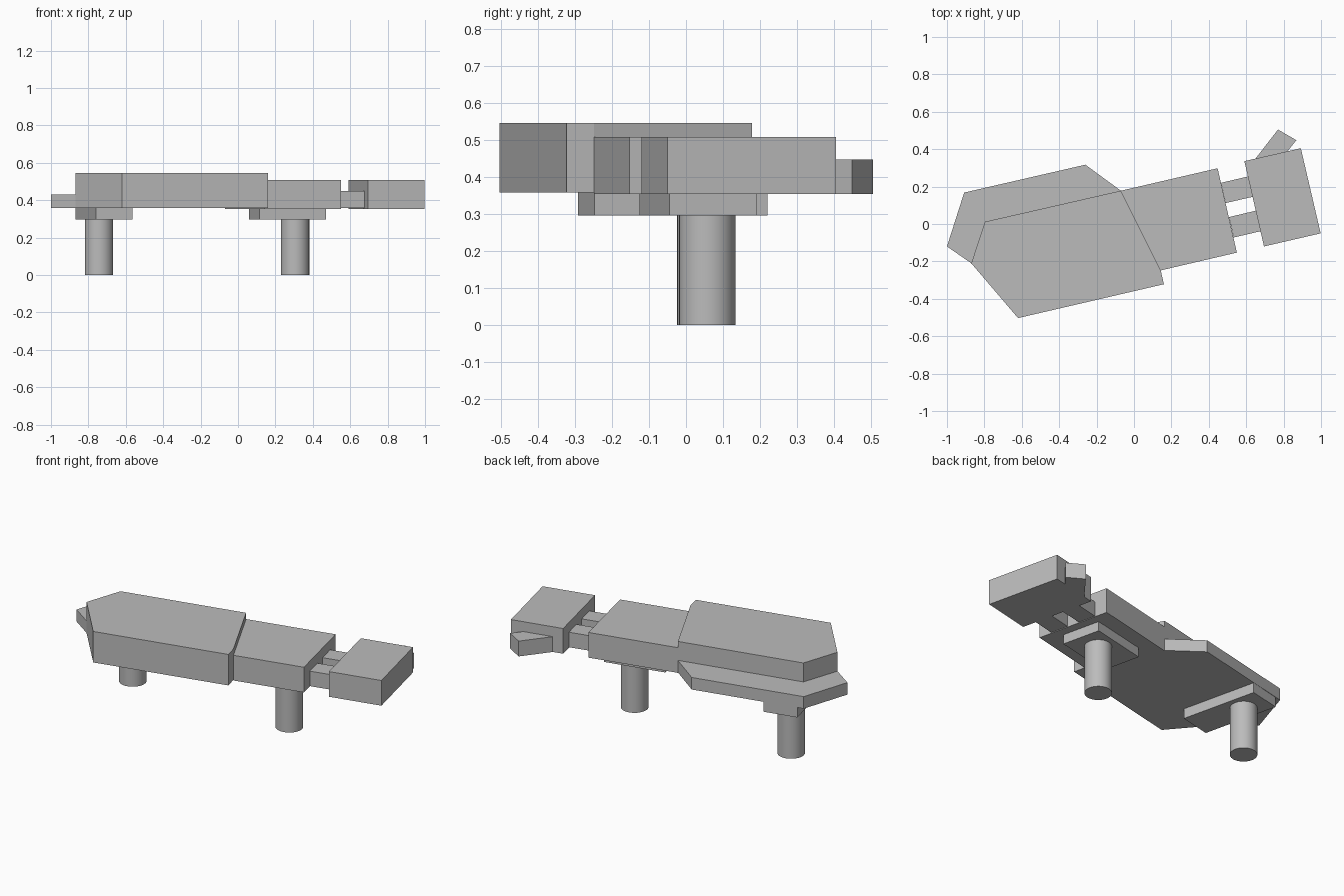
import bpy
import bmesh
import math

cube = bpy.data.objects.get("Cube")
if cube:
    bpy.data.objects.remove(cube, do_unlink=True)

grey = bpy.data.materials.new("plain_grey")
grey.use_nodes = True
color = (0.5, 0.5, 0.5, 1)
grey.diffuse_color = color
grey.node_tree.nodes["Principled BSDF"].inputs["Base Color"].default_value = color


def prism(name, outline, bottom, top):
    """Extrude a plan outline upwards into a closed flat slab."""
    bm = bmesh.new()
    face = bm.faces.new([bm.verts.new((x, y, bottom)) for x, y in outline])
    grown = bmesh.ops.extrude_face_region(bm, geom=[face])
    verts = [g for g in grown["geom"] if isinstance(g, bmesh.types.BMVert)]
    bmesh.ops.translate(bm, verts=verts, vec=(0, 0, top - bottom))
    bmesh.ops.recalc_face_normals(bm, faces=bm.faces)
    mesh = bpy.data.meshes.new(name)
    bm.to_mesh(mesh)
    bm.free()
    mesh.materials.append(grey)
    obj = bpy.data.objects.new(name, mesh)
    bpy.context.collection.objects.link(obj)


def leg(name, x, y, radius=0.076, height=0.297):
    bpy.ops.mesh.primitive_cylinder_add(
        vertices=32, radius=radius, depth=height, location=(x, y, height / 2))
    obj = bpy.context.object
    obj.name = name
    obj.data.materials.append(grey)
    bpy.ops.object.shade_smooth_by_angle(angle=math.radians(30))


base = 0.357

# Tall main block and the low ledge behind it
prism("main_block", [(-0.87, -0.21), (-0.62, -0.503), (0.16, -0.322),
                     (0.143, -0.248), (-0.07, 0.178), (-0.797, 0.012)], base, 0.545)
prism("rear_ledge", [(-1, -0.12), (-0.87, -0.21), (-0.797, 0.012),
                     (-0.07, 0.178), (-0.26, 0.317), (-0.908, 0.168)], base, 0.43)

# Middle block, two links and the end block
prism("middle_block", [(-0.07, 0.178), (0.143, -0.248),
                       (0.55, -0.153), (0.447, 0.298)], base - 0.003, 0.507)
prism("rear_link", [(0.49, 0.112), (0.638, 0.146),
                    (0.613, 0.255), (0.465, 0.22)], base, 0.448)
prism("front_link", [(0.533, -0.072), (0.68, -0.038),
                     (0.655, 0.072), (0.508, 0.037)], base, 0.448)
prism("end_block", [(0.695, -0.12), (0.998, -0.05),
                    (0.892, 0.405), (0.59, 0.336)], base - 0.003, 0.507)
prism("end_fin", [(0.65, 0.35), (0.75, 0.30),
                  (0.868, 0.448), (0.77, 0.505)], base - 0.003, 0.447)

# Foundation plates and round legs
prism("right_plate", [(-0.76, -0.292), (-0.565, -0.247),
                      (-0.675, 0.22), (-0.87, 0.175)], 0.296, base)
prism("left_plate", [(0.115, -0.125), (0.47, -0.045),
                     (0.415, 0.192), (0.06, 0.112)], 0.296, base)
leg("right_leg", -0.743, 0.052)
leg("left_leg", 0.305, 0.057)
